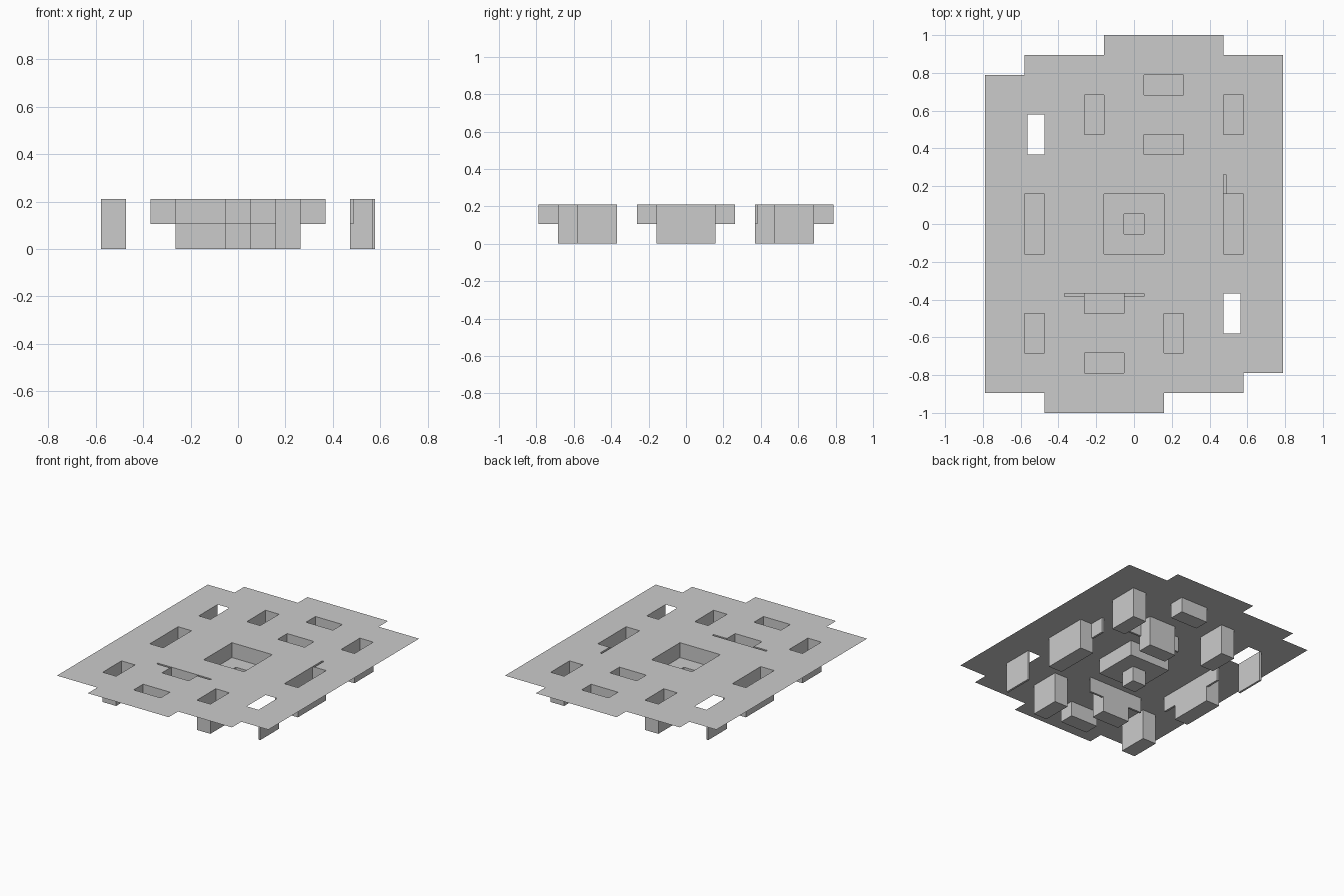
import bpy, bmesh

if "Cube" in bpy.data.objects:
    bpy.data.objects.remove(bpy.data.objects["Cube"])

U = 2 / 19          # one grid cell
T = 0.135           # thickness of the thin walls, in cells
TOP = 2             # height of the deck, in cells


def make(name, build):
    bm = bmesh.new()
    build(bm)
    bmesh.ops.remove_doubles(bm, verts=bm.verts, dist=1e-5)
    me = bpy.data.meshes.new(name)
    bm.to_mesh(me)
    bm.free()
    ob = bpy.data.objects.new(name, me)
    bpy.context.collection.objects.link(ob)


def quad(bm, pts):
    bm.faces.new([bm.verts.new([c * U for c in p]) for p in pts])


def inside(x, y, rects):
    return any(a < x < b and c < y < d for a, b, c, d in rects)


def sheet(bm, rects, holes, z):
    # flat sheet: union of rectangles minus the openings
    every = rects + holes
    xs = sorted({v for r in every for v in r[:2]})
    ys = sorted({v for r in every for v in r[2:]})
    for a, b in zip(xs, xs[1:]):
        for c, d in zip(ys, ys[1:]):
            mx, my = (a + b) / 2, (c + d) / 2
            if inside(mx, my, rects) and not inside(mx, my, holes):
                quad(bm, [(a, c, z), (b, c, z), (b, d, z), (a, d, z)])


def pocket(bm, r, z0, z1=TOP, skip="", holes=()):
    # open-topped well: inward walls and a floor
    a, b, c, d = r
    walls = {"w": ((a, c), (a, d)), "n": ((a, d), (b, d)),
             "e": ((b, d), (b, c)), "s": ((b, c), (a, c))}
    for side, (p, q) in walls.items():
        if side not in skip:
            quad(bm, [(*p, z0), (*p, z1), (*q, z1), (*q, z0)])
    sheet(bm, [r], list(holes), z0)


def turn(r):
    # half turn about the centre
    a, b, c, d = r
    return (-b, -a, -d, -c)


# wells that occur in half-turn pairs: name, rectangle, floor height
pairs = [
    ("outer_shallow_well", (0.5, 2.5, 6.5, 7.5), 1),
    ("inner_deep_well", (-2.5, -1.5, 4.5, 6.5), 0),
    ("corner_deep_well", (4.5, 5.5, 4.5, 6.5), 0),
    ("ledge_well", (0.5, 2.5, 3.5, 4.5), 0),
    ("side_long_well", (4.5, 5.5, -1.5, 1.5), 0),
]
centre = (-1.5, 1.5, -1.5, 1.5)
core = (-0.5, 0.5, -0.5, 0.5)

# thin half-height wings: rectangle, open end joining the well
back_wings = [((-0.5, 0.5, 3.5, 3.5 + T), "e"), ((2.5, 3.5, 3.5, 3.5 + T), "w")]
side_wings = [((4.5, 4.5 + T, 1.5, 2.5), "s"), ((4.5, 4.5 + T, -2.5, -1.5), "n")]
flip = {"n": "s", "s": "n", "e": "w", "w": "e"}

# open shafts with a single thin outer wall
shaft = (4.5, 5.5, -5.5, -3.5)
shaft_wall = (5.5 - T, 5.5, -5.5, -3.5)

# deck outline and openings
half = [(-7.5, 7.5, -7.5, 7.5), (-5.5, 7.5, 7.5, 8.5), (-1.5, 4.5, 8.5, 9.5)]
outline = half + [turn(r) for r in half[1:]]
openings = [centre, shaft, turn(shaft), side_wings[0][0]]
openings += [turn(r) for r, s in back_wings]
for _, r, _ in pairs:
    openings += [r, turn(r)]
make("deck", lambda bm: sheet(bm, outline, openings, TOP))

# paired wells
for name, r, z in pairs:
    make(name + "_a", lambda bm: pocket(bm, r, z))
    make(name + "_b", lambda bm: pocket(bm, turn(r), z))

# stepped centre well
make("centre_well", lambda bm: pocket(bm, centre, 1, holes=[core]))
make("centre_core", lambda bm: pocket(bm, core, 0, 1))

# wings beside the ledge and side wells
for name, group in (("ledge_wing", back_wings), ("side_wing", side_wings)):
    for r, s in group:
        make(name + "_a", lambda bm: pocket(bm, r, 1, skip=s))
        make(name + "_b", lambda bm: pocket(bm, turn(r), 1, skip=flip[s]))


# single walls of the two open shafts
def slab(bm, r):
    pocket(bm, r, 0)
    sheet(bm, [r], [], TOP)


make("shaft_wall_a", lambda bm: slab(bm, shaft_wall))
make("shaft_wall_b", lambda bm: slab(bm, turn(shaft_wall)))
